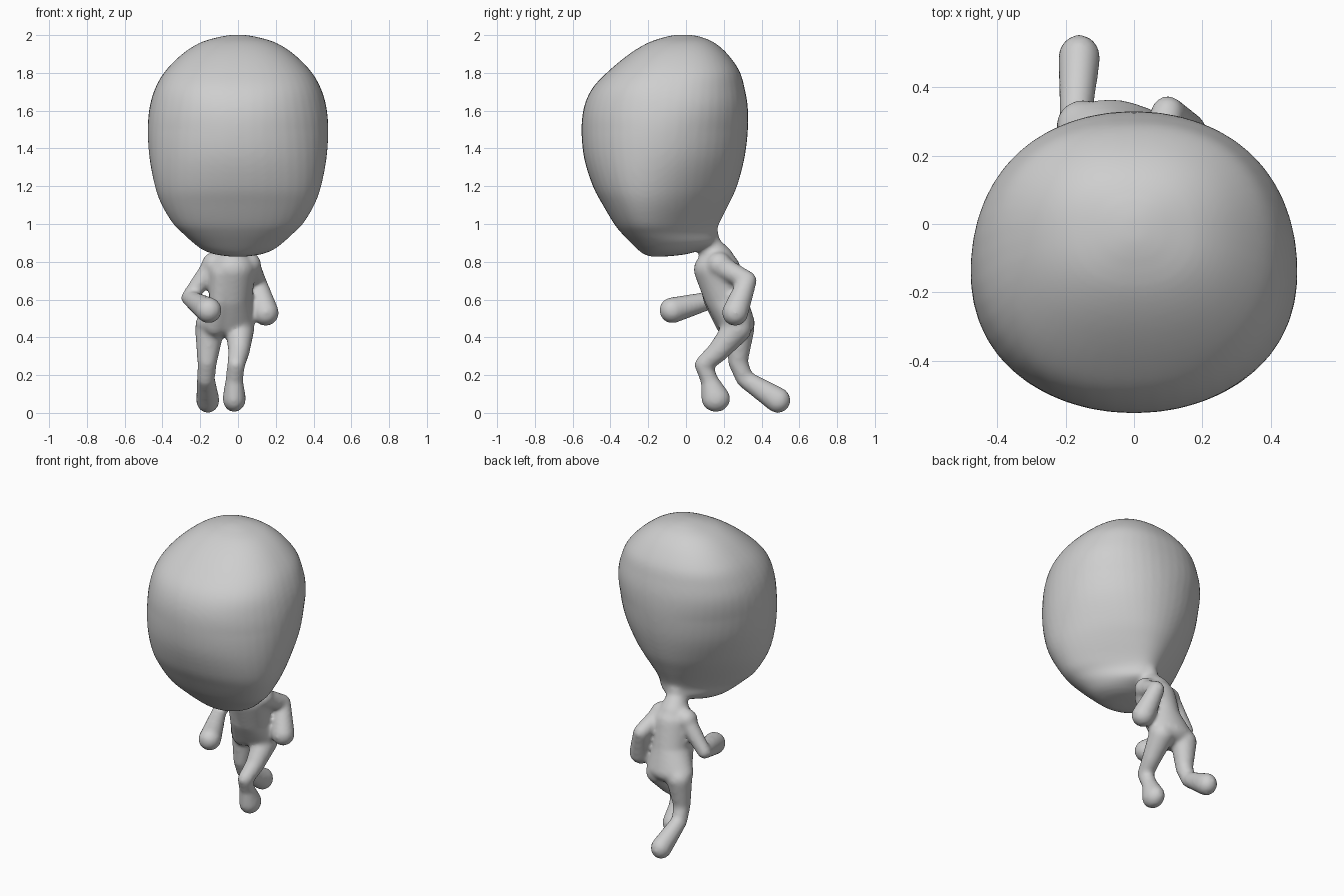
import bpy, bmesh
from math import cos, sin, pi, tau, copysign
from mathutils import Vector

cube = bpy.data.objects.get("Cube")
if cube:
    bpy.data.objects.remove(cube, do_unlink=True)

bm = bmesh.new()
SEG = 48
SPHERE = [Vector((sin(a) * cos(b), sin(a) * sin(b), cos(a)))
          for a in (pi * (i + .5) / 16 for i in range(16))
          for b in (tau * j / 24 for j in range(24))]


def blob_chain(*blobs):
    """Link rounded blobs (x, y, z, radius or three radii) with tapered convex segments."""
    for pair in zip(blobs, blobs[1:]):
        points = []
        for b in pair:
            radii = Vector(b[3:] if len(b) == 6 else b[3:] * 3)
            points += [bm.verts.new(Vector(b[:3]) + u * radii) for u in SPHERE]
        bmesh.ops.convex_hull(bm, input=points)
        inner = [v for v in points if v.is_valid and not v.link_faces]
        bmesh.ops.delete(bm, geom=inner, context="VERTS")


def smooth_rows(rows, steps):
    """Catmull-Rom interpolation through profile rows."""
    out = []
    for i in range(len(rows) - 1):
        a, b, c, d = (Vector(rows[min(max(j, 0), len(rows) - 1)])
                      for j in range(i - 1, i + 3))
        for s in range(steps):
            t = s / steps
            out.append(b + (c - a) * (t / 2) + (a * 2 - b * 5 + c * 4 - d) * (t * t / 2)
                       + (b * 3 - a - c * 3 + d) * (t ** 3 / 2))
    return out + [Vector(rows[-1])]


def fuller(v, power):
    """Push a sine or cosine toward a slightly squarer outline."""
    return copysign(abs(v) ** power, v)


# Head sections: height, front, back, half width, narrowing toward the nape
sections = [
    (.827, -.18, -.12, .035, 0), (.838, -.22, -.01, .115, .1),
    (.86, -.25, .07, .18, .25), (.90, -.292, .155, .235, .42),
    (.95, -.34, .16, .29, .47), (1.0, -.38, .175, .34, .45),
    (1.1, -.44, .225, .4, .35), (1.2, -.493, .27, .437, .25),
    (1.35, -.54, .31, .468, .12), (1.5, -.553, .328, .478, .05),
    (1.62, -.54, .327, .468, 0), (1.72, -.495, .31, .438, 0),
    (1.81, -.41, .283, .385, 0), (1.9, -.3, .22, .295, 0),
    (1.96, -.2, .15, .2, 0), (1.99, -.11, .08, .1, 0),
    (2.002, -.05, .02, .03, 0),
]
rings = []
for z, front, back, half, taper in smooth_rows(sections, 4):
    half /= 1 + .4 * taper * taper
    power = .97 - .11 * min(max((z - 1.5) / .3, 0), 1)
    ring = []
    for i in range(SEG):
        c, s = (fuller(f(tau * i / SEG), power) for f in (cos, sin))
        ring.append(bm.verts.new((half * c * (1 - taper * s),
                                  (front + back) / 2 + (back - front) / 2 * s, z)))
    rings.append(ring)
for low, high in zip(rings, rings[1:]):
    for i in range(SEG):
        j = (i + 1) % SEG
        bm.faces.new((low[i], low[j], high[j], high[i]))
bm.faces.new(rings[0][::-1])
bm.faces.new(rings[-1])

# Neck, torso, twisted belly and shoulders
blob_chain((-.01, .105, .98, .06), (-.02, .125, .89, .057), (-.03, .165, .80, .095))
blob_chain((-.027, .165, .76, .122, .125, .10), (-.04, .212, .60, .114, .114, .08),
           (-.07, .265, .475, .157, .1, .075))
blob_chain((-.08, .125, .74, .068), (-.09, .155, .60, .063), (-.12, .225, .47, .068))
blob_chain((-.125, .175, .785, .068), (.055, .175, .785, .068))

# Left arm swings back, right arm swings forward
blob_chain((.06, .18, .775, .06), (.098, .325, .70, .05), (.147, .26, .53, .07))
blob_chain((-.135, .18, .775, .056), (-.26, .18, .61, .042), (-.155, -.073, .543, .069))

# Left leg steps forward, right leg pushes off behind
blob_chain((.01, .27, .445, .077), (.005, .17, .325, .057), (-.01, .092, .255, .047),
           (-.02, .125, .17, .047), (-.02, .158, .075, .062, .077, .071))
blob_chain((-.15, .285, .445, .078), (-.163, .275, .27, .052),
           (-.17, .31, .18, .047), (-.16, .486, .067, .062, .068, .068))

bmesh.ops.recalc_face_normals(bm, faces=bm.faces)
mesh = bpy.data.meshes.new("head_and_body")
bm.to_mesh(mesh)
bm.free()
figure = bpy.data.objects.new("head_and_body", mesh)
bpy.context.collection.objects.link(figure)

# Plain grey
grey = bpy.data.materials.new("plain grey")
grey.use_nodes = True
colour = (.62, .62, .62, 1)
grey.diffuse_color = colour
grey.node_tree.nodes["Principled BSDF"].inputs["Base Color"].default_value = colour
mesh.materials.append(grey)

# Fuse the parts into one skin and soften the joints
fuse = figure.modifiers.new("fuse", "REMESH")
fuse.mode = "VOXEL"
fuse.voxel_size = .012
fuse.use_smooth_shade = True
soften = figure.modifiers.new("soften", "SMOOTH")
soften.factor = .5
soften.iterations = 10
